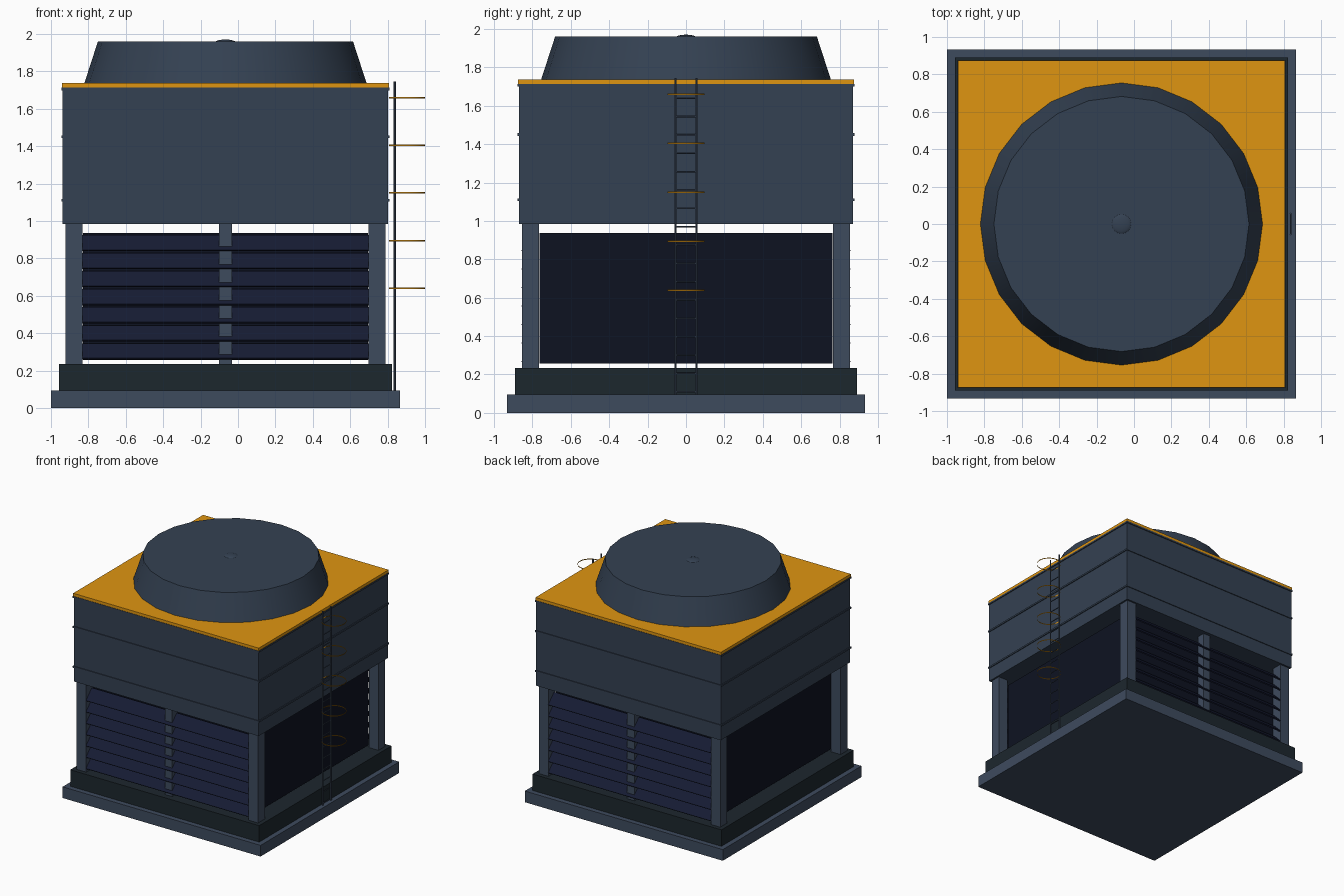
import bpy, math

if "Cube" in bpy.data.objects:
    bpy.data.objects.remove(bpy.data.objects["Cube"])

CX = -0.067  # tower centre; the ladder cage overhangs on +x


def material(name, rgb):
    m = bpy.data.materials.new(name)
    m.diffuse_color = tuple((c / 255) ** 2.2 for c in rgb) + (1,)
    m.use_nodes = True
    m.node_tree.nodes["Principled BSDF"].inputs["Base Color"].default_value = m.diffuse_color
    return m


SLATE = material("slate", (55, 67, 83))
STEEL = material("steel", (64, 76, 94))
DARK = material("dark", (34, 43, 49))
FILL = material("fill", (21, 25, 38))
LOUVER = material("louver", (28, 33, 54))
AMBER = material("amber", (222, 148, 24))


def finish(name, mat):
    o = bpy.context.object
    o.name = name
    o.data.materials.append(mat)
    return o


def box(name, loc, size, mat, rx=0):
    bpy.ops.mesh.primitive_cube_add(size=1, location=loc, rotation=(rx, 0, 0))
    o = bpy.context.object
    o.scale = size
    return finish(name, mat)


def slab(name, half, z0, z1, mat):
    return box(name, (CX, 0, (z0 + z1) / 2), (2 * half, 2 * half, z1 - z0), mat)


def rod(name, loc, r, length, mat, rot=(0, 0, 0)):
    bpy.ops.mesh.primitive_cylinder_add(vertices=8, radius=r, depth=length,
                                        location=loc, rotation=rot)
    return finish(name, mat)


# Plinth, basin, wet fill, casing and deck
slab("plinth", 0.933, 0, 0.095, STEEL)
slab("basin", 0.89, 0.095, 0.235, DARK)
slab("fill_block", 0.763, 0.257, 0.937, FILL)
slab("upper_casing", 0.87, 0.985, 1.71, SLATE)
for i, z in enumerate((1.11, 1.45, 1.706)):
    slab(f"casing_band_{i}", 0.877, z - 0.007, z + 0.007, SLATE)
slab("deck", 0.874, 1.71, 1.737, AMBER)

# Corner posts
for sx in (-1, 1):
    for sy in (-1, 1):
        box("corner_post", (CX + sx * 0.81, sy * 0.81, 0.61),
            (0.09, 0.09, 0.75), STEEL)

# Middle posts and sloping louvers on front and back
for s in (-1, 1):
    box("middle_post", (CX, s * 0.805, 0.61), (0.07, 0.07, 0.75), STEEL)
    for i in range(7):
        box("louver", (CX, s * 0.815, 0.303 + i * 0.0965),
            (1.53, 0.112, 0.01), LOUVER, rx=-s * math.radians(45))

# Fan shroud and hub
bpy.ops.mesh.primitive_cone_add(vertices=24, radius1=0.755, radius2=0.682,
                                depth=0.225, location=(CX, 0, 1.8475))
finish("fan_shroud", SLATE)
bpy.ops.object.shade_smooth_by_angle(angle=math.radians(30))
bpy.ops.mesh.primitive_uv_sphere_add(segments=16, ring_count=8, radius=0.055,
                                     location=(CX, 0, 1.955))
bpy.context.object.scale.z = 0.28
finish("fan_hub", SLATE)
bpy.ops.object.shade_smooth_by_angle(angle=math.radians(30))

# Ladder rails and rungs
for s in (-1, 1):
    rod("ladder_rail", (0.838, s * 0.055, 0.92), 0.006, 1.65, STEEL)
for i in range(17):
    rod("ladder_rung", (0.838, 0, 0.11 + i * 0.0956), 0.004, 0.11, STEEL,
        (math.pi / 2, 0, 0))

# Safety hoops: thin open bands
for i in range(5):
    bpy.ops.mesh.primitive_cylinder_add(vertices=24, radius=0.097, depth=0.008,
                                        end_fill_type='NOTHING',
                                        location=(0.903, 0, 0.64 + i * 0.255))
    finish("safety_hoop", AMBER)
    bpy.ops.object.shade_smooth_by_angle(angle=math.radians(30))
